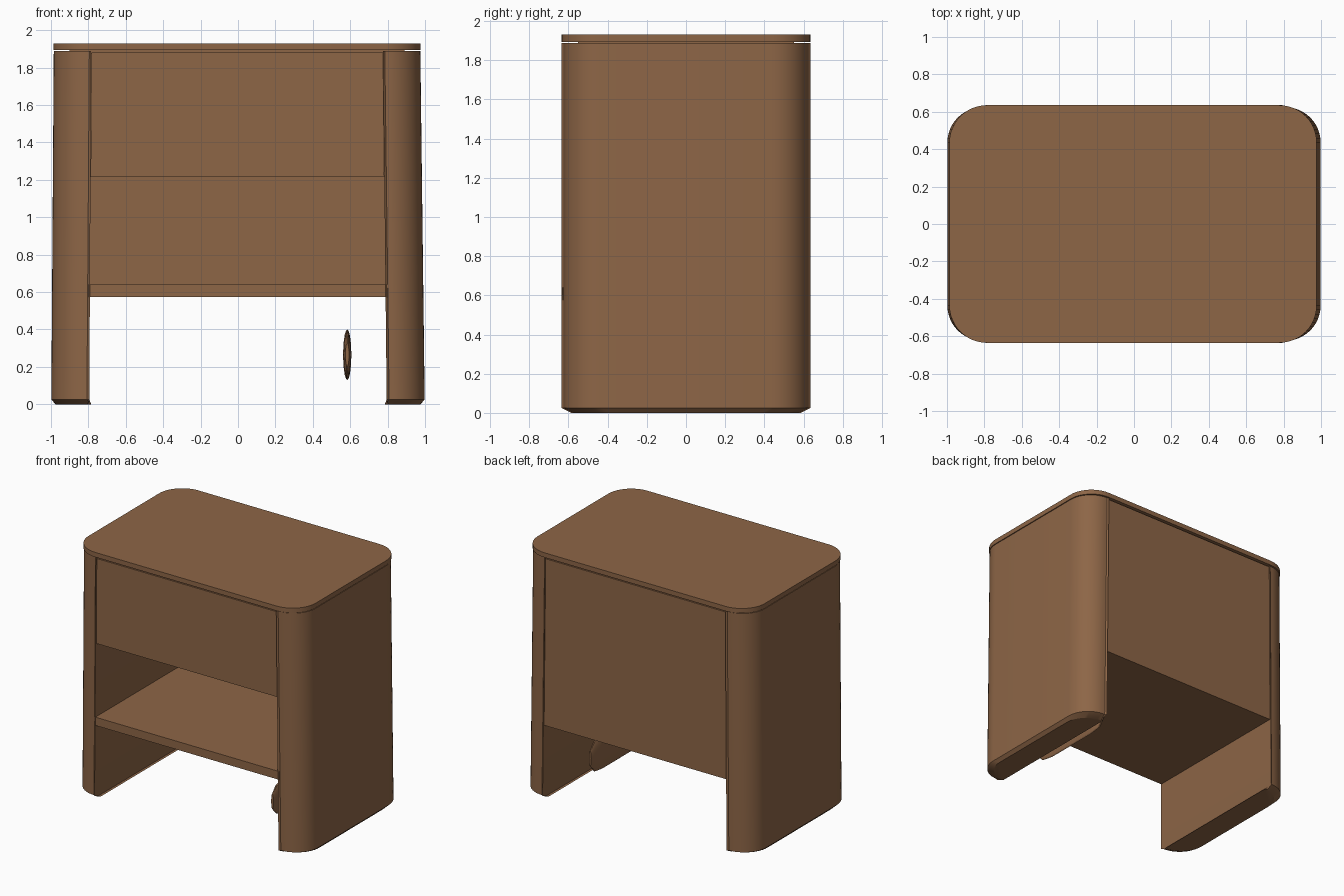
import bpy, bmesh, math

cube = bpy.data.objects.get("Cube")
if cube:
    bpy.data.objects.remove(cube, do_unlink=True)

# Single wood colour
wood = bpy.data.materials.new("brown wood")
wood.use_nodes = True
COLOR = (0.268, 0.132, 0.062, 1)
wood.diffuse_color = COLOR
wood.node_tree.nodes["Principled BSDF"].inputs["Base Color"].default_value = COLOR

DEPTH = 0.635
RADIUS = 0.2


def corner(cx, cy, start, radius=RADIUS, steps=12):
    """Points of a quarter-circle corner, counter-clockwise from start (degrees)."""
    return [(cx + radius * math.cos(math.radians(start + 90 * i / steps)),
             cy + radius * math.sin(math.radians(start + 90 * i / steps)))
            for i in range(steps + 1)]


def loft(name, rings):
    """Skin a stack of equal-length closed rings and cap both ends."""
    bm = bmesh.new()
    layers = [[bm.verts.new(p) for p in ring] for ring in rings]
    n = len(layers[0])
    for low, high in zip(layers, layers[1:]):
        for i in range(n):
            j = (i + 1) % n
            bm.faces.new((low[i], low[j], high[j], high[i]))
    bm.faces.new(layers[0][::-1])
    bm.faces.new(layers[-1])
    bmesh.ops.recalc_face_normals(bm, faces=bm.faces)
    mesh = bpy.data.meshes.new(name)
    bm.to_mesh(mesh)
    bm.free()
    mesh.materials.append(wood)
    obj = bpy.data.objects.new(name, mesh)
    bpy.context.collection.objects.link(obj)
    bpy.ops.object.select_all(action='DESELECT')
    obj.select_set(True)
    bpy.context.view_layer.objects.active = obj
    bpy.ops.object.shade_smooth_by_angle(angle=math.radians(25))
    return obj


def side_ring(sign, inner, outer, depth, z):
    """D-shaped section of a side panel: flat inside, round outer corners."""
    pts = [(inner, -depth)]
    pts += corner(outer - RADIUS + 0.01, -depth + RADIUS, 270, RADIUS - 0.01)
    pts += corner(outer - RADIUS + 0.01, depth - RADIUS, 0, RADIUS - 0.01)
    pts.append((inner, depth))
    return [(sign * x, y, z) for x, y in pts]


def box(name, low, high, top_shrink=0.0):
    """Block between two corners, narrowing in x towards the top."""
    (x0, y0, z0), (x1, y1, z1) = low, high
    s = top_shrink
    return loft(name, [
        [(x0, y0, z0), (x1, y0, z0), (x1, y1, z0), (x0, y1, z0)],
        [(x0 + s, y0, z1), (x1 - s, y0, z1), (x1 - s, y1, z1), (x0 + s, y1, z1)]])


# Side panels that run down to the floor, with chamfered feet
for name, sign, inner_top, outer_top in (("left_side", 1, 0.775, 0.975),
                                         ("right_side", -1, 0.785, 0.985)):
    loft(name, [
        side_ring(sign, 0.805, 0.975, DEPTH - 0.05, 0.0),
        side_ring(sign, 0.795, 0.998, DEPTH, 0.025),
        side_ring(sign, inner_top, outer_top, DEPTH, 1.888)])

# Rounded top board
outline = (corner(0.977 - RADIUS, DEPTH - RADIUS, 0)
           + corner(-0.987 + RADIUS, DEPTH - RADIUS, 90)
           + corner(-0.987 + RADIUS, -DEPTH + RADIUS, 180)
           + corner(0.977 - RADIUS, -DEPTH + RADIUS, 270))
loft("top_board", [[(x, y, z) for x, y in outline] for z in (1.893, 1.93)])
box("top_joint", (-0.9, -0.55, 1.875), (0.89, 0.55, 1.9))

# Shelf, back and drawer fill the space between the sides
box("shelf", (-0.8, -0.63, 0.575), (0.8, 0.62, 0.64))
box("back_panel", (-0.797, 0.58, 0.575), (0.793, 0.625, 1.88), 0.012)
box("drawer", (-0.788, -0.625, 1.215), (0.782, 0.58, 1.88), 0.005)

# Loose lens-shaped rail beneath the shelf
rings = []
for y, scale in ((-0.41, 0.45), (-0.36, 0.85), (-0.25, 1), (0.2, 1), (0.3, 0.9), (0.35, 0.45)):
    rings.append([(0.584 + 0.022 * scale * math.cos(a), y, 0.265 + 0.135 * scale * math.sin(a))
                  for a in (math.tau * i / 20 for i in range(20))])
loft("loose_rail", rings)
